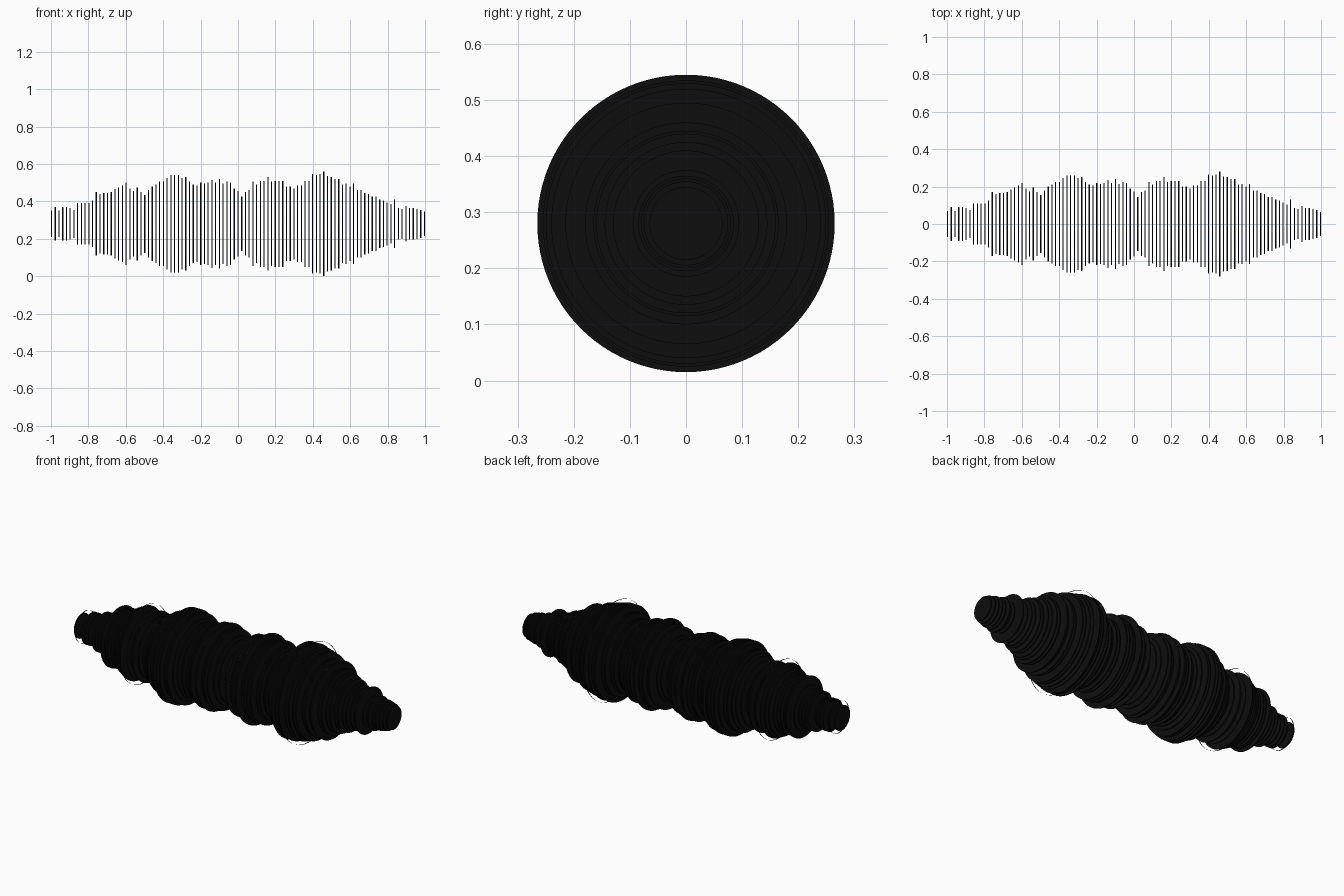
import bpy
import bmesh
import math
from mathutils import Matrix, Vector

cube = bpy.data.objects.get("Cube")
if cube:
    bpy.data.objects.remove(cube, do_unlink=True)

# Disc radii from the left end to the right end, in small radius steps
RADIUS_STEP = 0.005
RADII = [
    14, 18, 14, 18, 18, 17, 15, 22, 22, 22,
    22, 25, 34, 32, 33, 33, 34, 37, 39, 41,
    44, 38, 35, 39, 34, 31, 36, 40, 42, 45,
    45, 49, 52, 52, 52, 49, 50, 45, 42, 41,
    44, 43, 44, 47, 44, 48, 43, 45, 44, 38,
    35, 29, 34, 36, 45, 42, 46, 46, 50, 45,
    46, 46, 46, 40, 40, 38, 41, 41, 46, 46,
    53, 52, 53, 56, 51, 50, 48, 48, 42, 43,
    40, 43, 36, 36, 33, 32, 29, 29, 26, 25,
    23, 21, 26, 17, 16, 19, 17, 17, 16, 15,
    13,
]
OPEN_RINGS = {1, 20, 73}  # positions that are hoops without end faces
THICKNESS = 0.006
SEGMENTS = 96
LENGTH = 2.0
AXIS_HEIGHT = max(RADII) * RADIUS_STEP

# Single near-black material
black = bpy.data.materials.new("matte_black")
black.use_nodes = True
colour = (0.004, 0.004, 0.004, 1)
black.diffuse_color = colour
black.node_tree.nodes["Principled BSDF"].inputs["Base Color"].default_value = colour


def add_cylinder(bm, index, capped):
    """Add one thin cylinder lying along x at its place in the row."""
    spacing = (LENGTH - THICKNESS) / (len(RADII) - 1)
    x = (THICKNESS - LENGTH) / 2 + index * spacing
    radius = RADII[index] * RADIUS_STEP
    place = Matrix.Translation(Vector((x, 0, AXIS_HEIGHT)))
    bmesh.ops.create_cone(
        bm, cap_ends=capped, segments=SEGMENTS,
        radius1=radius, radius2=radius, depth=THICKNESS,
        matrix=place @ Matrix.Rotation(math.pi / 2, 4, "Y"))


def build_row(name, indices, capped):
    """Collect several thin cylinders in one object."""
    bm = bmesh.new()
    for index in indices:
        add_cylinder(bm, index, capped)
    mesh = bpy.data.meshes.new(name)
    bm.to_mesh(mesh)
    bm.free()
    mesh.materials.append(black)
    row = bpy.data.objects.new(name, mesh)
    bpy.context.collection.objects.link(row)
    bpy.ops.object.select_all(action="DESELECT")
    row.select_set(True)
    bpy.context.view_layer.objects.active = row
    bpy.ops.object.shade_smooth_by_angle(angle=math.radians(30))


# Solid discs, then the few open hoops between them
build_row("solid_discs", [i for i in range(len(RADII)) if i not in OPEN_RINGS], True)
build_row("open_hoops", sorted(OPEN_RINGS), False)
